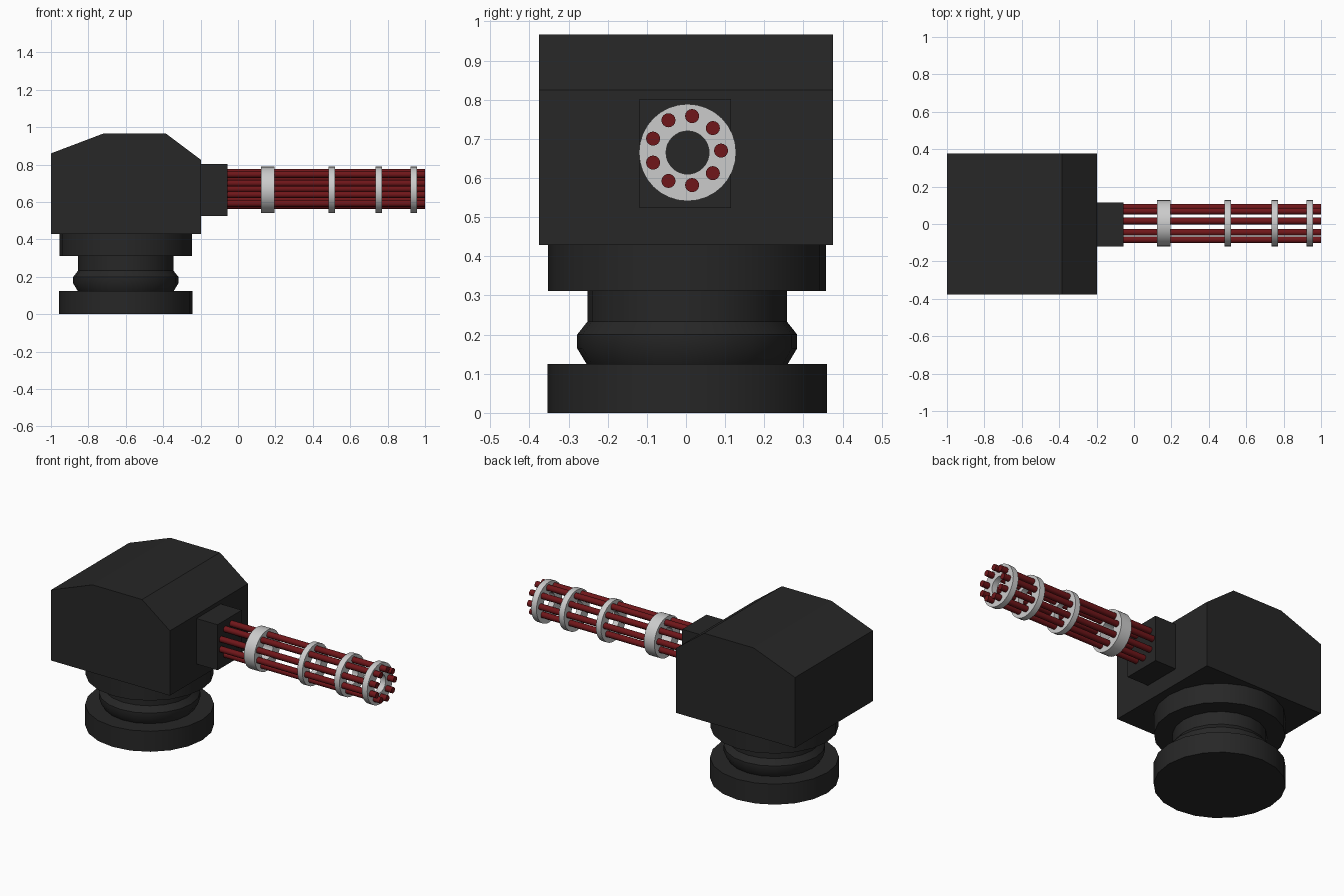
import bpy, bmesh, math
from mathutils import Matrix

if "Cube" in bpy.data.objects:
    bpy.data.objects.remove(bpy.data.objects["Cube"])


def material(name, rgb):
    m = bpy.data.materials.new(name)
    m.diffuse_color = (*rgb, 1)
    m.use_nodes = True
    m.node_tree.nodes["Principled BSDF"].inputs["Base Color"].default_value = m.diffuse_color
    return m


BLACK = material("black_metal", (0.02, 0.02, 0.02))
RED = material("red_metal", (0.16, 0.008, 0.01))


def finish(name, bm, mat=None, smooth=True):
    bmesh.ops.recalc_face_normals(bm, faces=bm.faces)
    me = bpy.data.meshes.new(name)
    bm.to_mesh(me)
    bm.free()
    ob = bpy.data.objects.new(name, me)
    bpy.context.collection.objects.link(ob)
    if mat:
        me.materials.append(mat)
    if smooth:
        bpy.ops.object.select_all(action='DESELECT')
        ob.select_set(True)
        bpy.context.view_layer.objects.active = ob
        bpy.ops.object.shade_smooth_by_angle(angle=math.radians(35))
    return ob


def lathe(name, profile, sides, matrix, mat=None, closed=False):
    """Revolve (radius, height) points around local z; cap the ends unless closed."""
    bm = bmesh.new()
    loops = [[bm.verts.new((r * math.cos(2 * math.pi * i / sides),
                            r * math.sin(2 * math.pi * i / sides), z))
              for i in range(sides)] for r, z in profile]
    pairs = list(zip(loops, loops[1:]))
    if closed:
        pairs.append((loops[-1], loops[0]))
    else:
        bm.faces.new(loops[0])
        bm.faces.new(loops[-1])
    for a, b in pairs:
        for i in range(sides):
            j = (i + 1) % sides
            bm.faces.new((a[i], a[j], b[j], b[i]))
    bm.transform(matrix)
    return finish(name, bm, mat)


def extrude_y(name, profile, y0, y1, mat):
    """Prism from an (x, z) outline."""
    bm = bmesh.new()
    a = [bm.verts.new((x, y0, z)) for x, z in profile]
    b = [bm.verts.new((x, y1, z)) for x, z in profile]
    bm.faces.new(a)
    bm.faces.new(b)
    for i in range(len(a)):
        j = (i + 1) % len(a)
        bm.faces.new((a[i], a[j], b[j], b[i]))
    return finish(name, bm, mat, smooth=False)


# Pedestal: foot disc, bulged neck and upper disc
lathe("pedestal", [(0.357, 0), (0.357, 0.125), (0.257, 0.125), (0.281, 0.165),
                   (0.281, 0.2), (0.255, 0.233), (0.255, 0.311), (0.355, 0.311),
                   (0.355, 0.43)], 20, Matrix.Translation((-0.6, 0.003, 0)), BLACK)

# Housing with chamfered roof
extrude_y("turret_housing", [(-1, 0.429), (-0.197, 0.429), (-0.197, 0.825), (-0.385, 0.966),
                             (-0.72, 0.966), (-1, 0.86)], -0.376, 0.376, BLACK)

# Block that carries the barrels
extrude_y("barrel_mount", [(-0.2, 0.524), (-0.055, 0.524), (-0.055, 0.802), (-0.2, 0.802)],
          -0.119, 0.115, BLACK)

# Ring of nine barrels along x
along_x = Matrix.Rotation(math.pi / 2, 4, 'Y')
for k in range(9):
    a = math.radians(40 * k)
    pos = Matrix.Translation((0, 0.0895 * math.cos(a), 0.67 + 0.0895 * math.sin(a)))
    lathe(f"barrel_{k + 1}", [(0.018, -0.06), (0.018, 1.0)], 16, pos @ along_x, RED)

# Clamp rings around the barrels
for k, (x0, x1) in enumerate([(0.124, 0.195), (0.485, 0.519), (0.734, 0.77), (0.921, 0.957)]):
    lathe(f"clamp_ring_{k + 1}", [(0.124, x0), (0.124, x1), (0.055, x1), (0.055, x0)], 32,
          Matrix.Translation((0, 0.004, 0.665)) @ along_x, closed=True)
